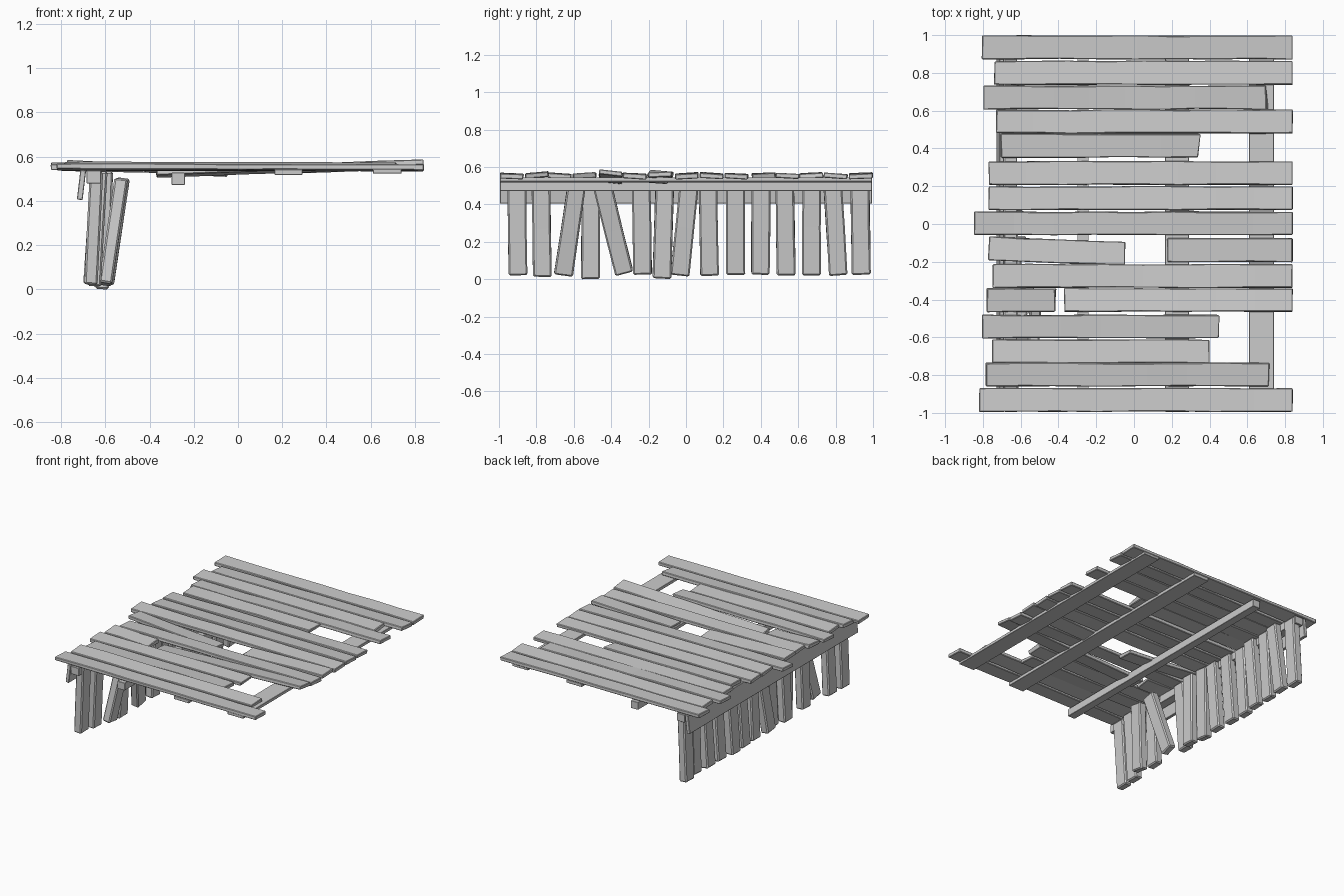
import bpy, bmesh, math, random
from mathutils import Vector

random.seed(4)


def board(name, p0, p1, side, width, thick, wobble=0.0, sections=1, roll=0.0,
          jag0=0.0, jag1=0.0, bevel=0.004):
    """Rough sawn board from p0 to p1; side is the direction of its width."""
    p0, p1 = Vector(p0), Vector(p1)
    axis = (p1 - p0).normalized()
    side = Vector(side)
    side = (side - axis * side.dot(axis)).normalized()
    up = axis.cross(side)
    c, s = math.cos(roll), math.sin(roll)
    side, up = side * c + up * s, up * c - side * s
    bm = bmesh.new()
    rings = []
    for i in range(sections + 1):
        t = i / sections
        jag = jag0 if i == 0 else jag1 if i == sections else 0
        ring = []
        for a, b in ((-1, -1), (1, -1), (1, 1), (-1, 1)):
            co = p0.lerp(p1, t)
            co += side * (a * width / 2 + random.uniform(-wobble, wobble))
            co += up * (b * thick / 2 + random.uniform(-wobble, wobble) * 0.5)
            co += axis * random.uniform(-jag, jag)
            ring.append(bm.verts.new(co))
        rings.append(ring)
    for r, q in zip(rings, rings[1:]):
        for k in range(4):
            bm.faces.new((r[k], r[(k + 1) % 4], q[(k + 1) % 4], q[k]))
    bm.faces.new(rings[0][::-1])
    bm.faces.new(rings[-1])
    bmesh.ops.recalc_face_normals(bm, faces=bm.faces)
    me = bpy.data.meshes.new(name)
    bm.to_mesh(me)
    bm.free()
    ob = bpy.data.objects.new(name, me)
    bpy.context.collection.objects.link(ob)
    if bevel:
        mod = ob.modifiers.new("worn_edges", 'BEVEL')
        mod.width = bevel
        mod.segments = 1
        mod.limit_method = 'ANGLE'
    return ob


# deck planks: y left, y right, x left, x right, z left, z right, roll in degrees
R = 0.84
planks = [
    (0.935, 0.935, -0.805, R, .562, .557, 2),
    (0.80, 0.80, -0.74, R, .557, .558, -4),
    (0.67, 0.67, -0.80, 0.70, .562, .560, 3),
    (0.542, 0.542, -0.73, R, .557, .558, -3),
    (0.415, 0.415, -0.705, 0.35, .562, .558, 3),
    (0.27, 0.27, -0.77, R, .558, .556, -3),
    (0.137, 0.137, -0.77, R, .562, .558, -4),
    (0.003, 0.003, -0.845, R, .562, .556, 3),
    (-0.13, -0.158, -0.77, -0.045, .572, .532, -5),
    (-0.138, -0.138, 0.175, R, .545, .567, 3),
    (-0.275, -0.275, -0.75, R, .560, .556, -3),
    (-0.403, -0.403, -0.78, -0.41, .562, .550, 4),
    (-0.403, -0.403, -0.37, R, .530, .575, -6),
    (-0.543, -0.543, -0.805, 0.45, .558, .562, 3),
    (-0.675, -0.675, -0.75, 0.39, .560, .558, -4),
    (-0.797, -0.797, -0.785, 0.71, .565, .562, 5),
    (-0.932, -0.932, -0.82, R, .560, .556, -2),
]
for i, (y0, y1, x0, x1, z0, z1, roll) in enumerate(planks):
    broken = 0.014 if x1 < R else 0.001
    n = max(3, round((x1 - x0) / 0.2))
    board(f"deck_plank_{i + 1}", (x0, y0, z0), (x1, y1, z1), (0, 1, 0),
          0.124, 0.027, 0.003, n, math.radians(roll), 0.003, broken)

# beams under the deck: centre x, centre z, width, thickness
for name, x, z, w, t in (
    ("flat_support_right", 0.675, 0.540, 0.13, 0.022),
    ("flat_support_middle", 0.228, 0.536, 0.127, 0.024),
    ("square_beam", -0.27, 0.506, 0.06, 0.056),
    ("leg_top_beam", -0.652, 0.514, 0.065, 0.058),
):
    board(name, (x, -0.995, z), (x, 0.995, z), (1, 0, 0), w, t, bevel=0.002)
board("outer_fascia", (-0.708, -0.995, 0.478), (-0.708, 0.995, 0.478),
      (0.12, 0, 1), 0.135, 0.026, bevel=0.003)

# legs: y bottom, y top, z bottom, x bottom, x top
legs = [
    (-0.898, -0.905, .03, -.665, -.640), (-0.768, -0.777, .02, -.650, -.620),
    (-0.655, -0.585, .03, -.600, -.530), (-0.510, -0.508, .008, -.615, -.595),
    (-0.330, -0.445, .04, -.590, -.520), (-0.232, -0.240, .03, -.660, -.625),
    (-0.130, -0.112, .012, -.615, -.600), (-0.033, 0.020, .03, -.660, -.610),
    (0.125, 0.118, .025, -.645, -.615), (0.265, 0.265, .03, -.660, -.620),
    (0.398, 0.402, .03, -.670, -.635), (0.535, 0.527, .03, -.650, -.610),
    (0.670, 0.672, .03, -.655, -.620), (0.815, 0.783, .03, -.640, -.600),
    (0.937, 0.930, .03, -.665, -.640),
]
for i, (yb, yt, zb, xb, xt) in enumerate(legs):
    top = 0.50 if xt > -0.54 else 0.54
    board(f"leg_{i + 1}", (xb, yb, zb), (xt, yt, top), (0, 1, 0),
          0.10, 0.06, 0.002, 2, 0.0, 0.003, 0.002, bevel=0.008)

# rest the lowest leg on the ground
bpy.context.view_layer.update()
deps = bpy.context.evaluated_depsgraph_get()
low = min(v.co.z for o in bpy.context.scene.objects
          for v in o.evaluated_get(deps).data.vertices)
for o in bpy.context.scene.objects:
    o.location.z -= low
